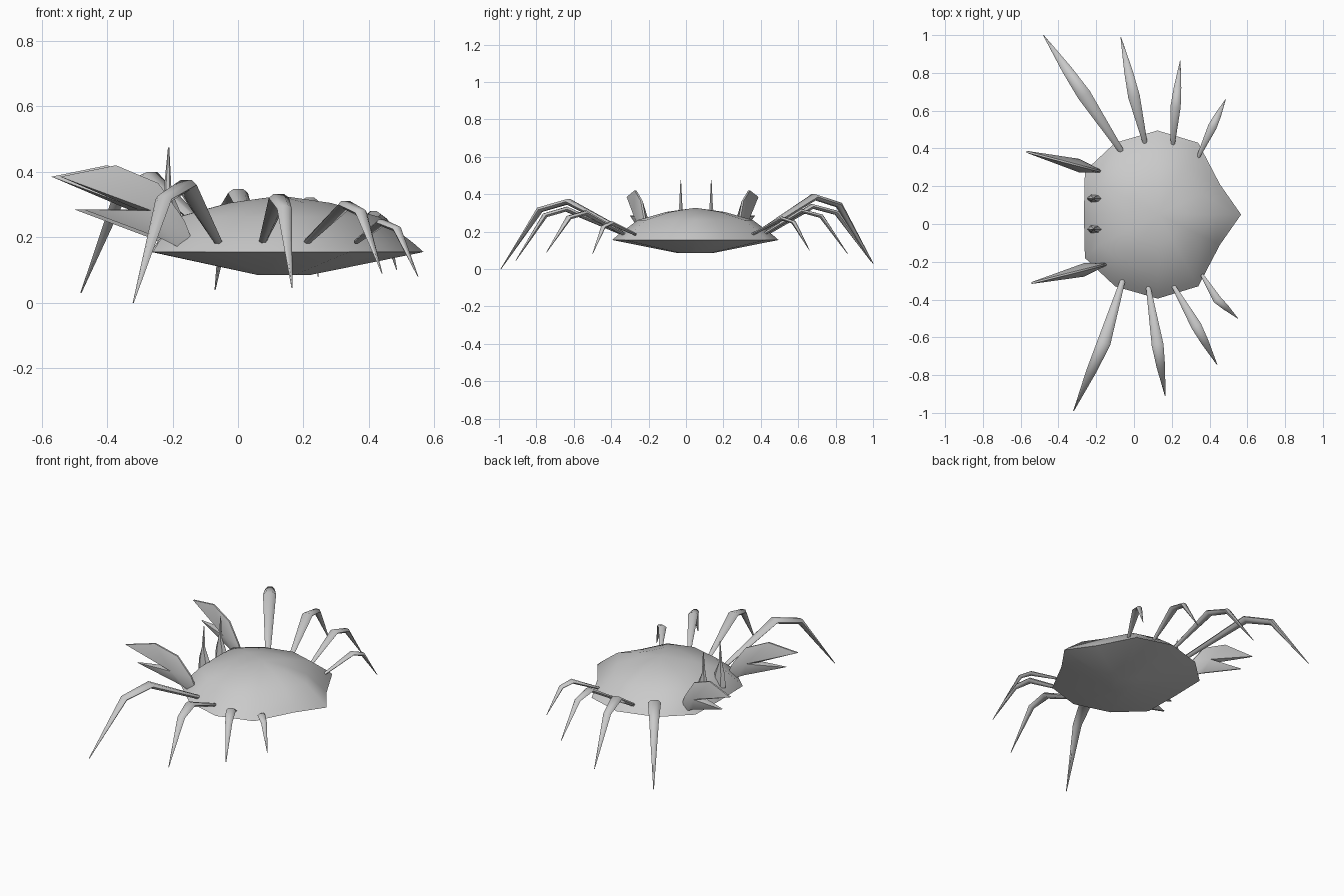
import bpy, bmesh, math
from mathutils import Vector

if "Cube" in bpy.data.objects:
    bpy.data.objects.remove(bpy.data.objects["Cube"])

grey = bpy.data.materials.new("shell_grey")
grey.diffuse_color = (0.59, 0.59, 0.59, 1)
grey.use_nodes = True
grey.node_tree.nodes["Principled BSDF"].inputs["Base Color"].default_value = grey.diffuse_color


def finish(name, bm, angle):
    bmesh.ops.recalc_face_normals(bm, faces=bm.faces)
    me = bpy.data.meshes.new(name)
    bm.to_mesh(me)
    bm.free()
    me.materials.append(grey)
    ob = bpy.data.objects.new(name, me)
    bpy.context.collection.objects.link(ob)
    bpy.ops.object.select_all(action='DESELECT')
    ob.select_set(True)
    bpy.context.view_layer.objects.active = ob
    bpy.ops.object.shade_smooth_by_angle(angle=math.radians(angle))
    return ob


def loft(name, rings, angle, cap_points=(None, None)):
    """Skin closed rings; close each end with a face or a point."""
    bm = bmesh.new()
    rows = [[bm.verts.new(p) for p in ring] for ring in rings]
    n = len(rows[0])
    for a, b in zip(rows, rows[1:]):
        for i in range(n):
            j = (i + 1) % n
            bm.faces.new((a[i], a[j], b[j], b[i]))
    for row, point in zip((rows[0], rows[-1]), cap_points):
        if point is None:
            bm.faces.new(row)
        else:
            c = bm.verts.new(point)
            for i in range(n):
                bm.faces.new((row[i], row[(i + 1) % n], c))
    return finish(name, bm, angle)


# Body: half outline mirrored about its centre line, then stacked rings
CX, CY = 0.13, 0.05
half = [(0.567, 0), (0.455, 0.16), (0.34, 0.38), (0.125, 0.445),
        (-0.10, 0.38), (-0.26, 0.23), (-0.265, 0)]
outline = half + [(x, -y) for x, y in half[-2:0:-1]]


def body_ring(scale, front_scale, z):
    return [(CX + (x - CX) * (front_scale if x < CX else scale), CY + y * scale, z)
            for x, y in outline]


loft("body_shell", [body_ring(0.21, 0.18, 0.085), body_ring(1, 1, 0.155),
                    body_ring(0.93, 0.96, 0.182), body_ring(0.69, 0.80, 0.262),
                    body_ring(0.35, 0.40, 0.305)],
     50, (None, (CX, CY, 0.327)))

# Walking legs: root x y, knee x y z, tip x y z
legs = [
    (-0.06, 0.375, -0.265, 0.685, 0.385, -0.48, 1.00, 0.03),
    (0.06, 0.425, 0.00, 0.675, 0.335, -0.07, 0.99, 0.04),
    (0.205, 0.415, 0.22, 0.62, 0.31, 0.245, 0.865, 0.08),
    (0.34, 0.355, 0.415, 0.515, 0.27, 0.485, 0.66, 0.10),
    (-0.06, -0.30, -0.16, -0.63, 0.36, -0.32, -0.99, 0.0),
    (0.075, -0.33, 0.125, -0.64, 0.32, 0.165, -0.91, 0.045),
    (0.21, -0.33, 0.33, -0.54, 0.30, 0.44, -0.745, 0.09),
    (0.36, -0.27, 0.44, -0.40, 0.245, 0.55, -0.50, 0.08),
]
for k, (rx, ry, kx, ky, kz, tx, ty, tz) in enumerate(legs):
    root, knee, tip = Vector((rx, ry, 0.185)), Vector((kx, ky, kz)), Vector((tx, ty, tz))
    shin = knee.lerp(tip, 0.42)
    shin.z = knee.z - 0.12 * (knee.z - tip.z)
    flat = tip - root
    flat.z = 0
    side = flat.normalized().cross(Vector((0, 0, 1)))
    size = min(1.0, 0.35 + flat.length * 0.85)
    path = [root, knee, shin, tip]
    rings = []
    for i, p in enumerate(path):
        d = (path[min(i + 1, 3)] - path[max(i - 1, 0)]).normalized()
        up = side.cross(d)
        w, h = [(0.014, 0.012), (0.037, 0.018), (0.027, 0.018), (0.002, 0.002)][i]
        rings.append([p + side * (w * size * math.cos(t * math.pi / 3))
                      + up * (h * size * math.sin(t * math.pi / 3)) for t in range(6)])
    loft(f"leg_{'left' if k < 4 else 'right'}_{k % 4 + 1}", rings, 50)

# Claws: side profile with an open pincer, bulging at the middle
profile = [(-0.165, 0.185), (-0.19, 0.25), (-0.27, 0.365), (-0.40, 0.42),
           (-0.57, 0.385), (-0.335, 0.285), (-0.50, 0.285), (-0.26, 0.195),
           (-0.21, 0.17)]
for name, shift, y0, slope in (("claw_left", 0, 0.28, -0.263),
                               ("claw_right", 0.027, -0.215, 0.25)):
    bm = bmesh.new()

    def put(x, z, off):
        return bm.verts.new((x + shift, y0 + slope * (x + 0.18) + off, z))

    rims = []
    for s in (-1, 1):
        rim = [put(x, z, 0.005 * s) for x, z in profile]
        mid = put(-0.29, 0.281, 0.036 * s)
        for i in range(len(rim)):
            bm.faces.new((rim[i], rim[(i + 1) % len(rim)], mid))
        rims.append(rim)
    a, b = rims
    for i in range(len(a)):
        j = (i + 1) % len(a)
        bm.faces.new((a[i], a[j], b[j], b[i]))
    finish(name, bm, 35)

# Eye stalks: slim spikes rising from sockets on the front edge
for name, y in (("eye_stalk_left", 0.135), ("eye_stalk_right", -0.028)):
    rings = []
    for x, z, w, d in ((-0.205, 0.20, 0.045, 0.024), (-0.21, 0.275, 0.035, 0.017),
                       (-0.215, 0.34, 0.012, 0.010), (-0.212, 0.475, 0.002, 0.002)):
        rings.append([(x + w * math.cos(t * math.pi / 3),
                       y + d * math.sin(t * math.pi / 3), z) for t in range(6)])
    loft(name, rings, 40)
